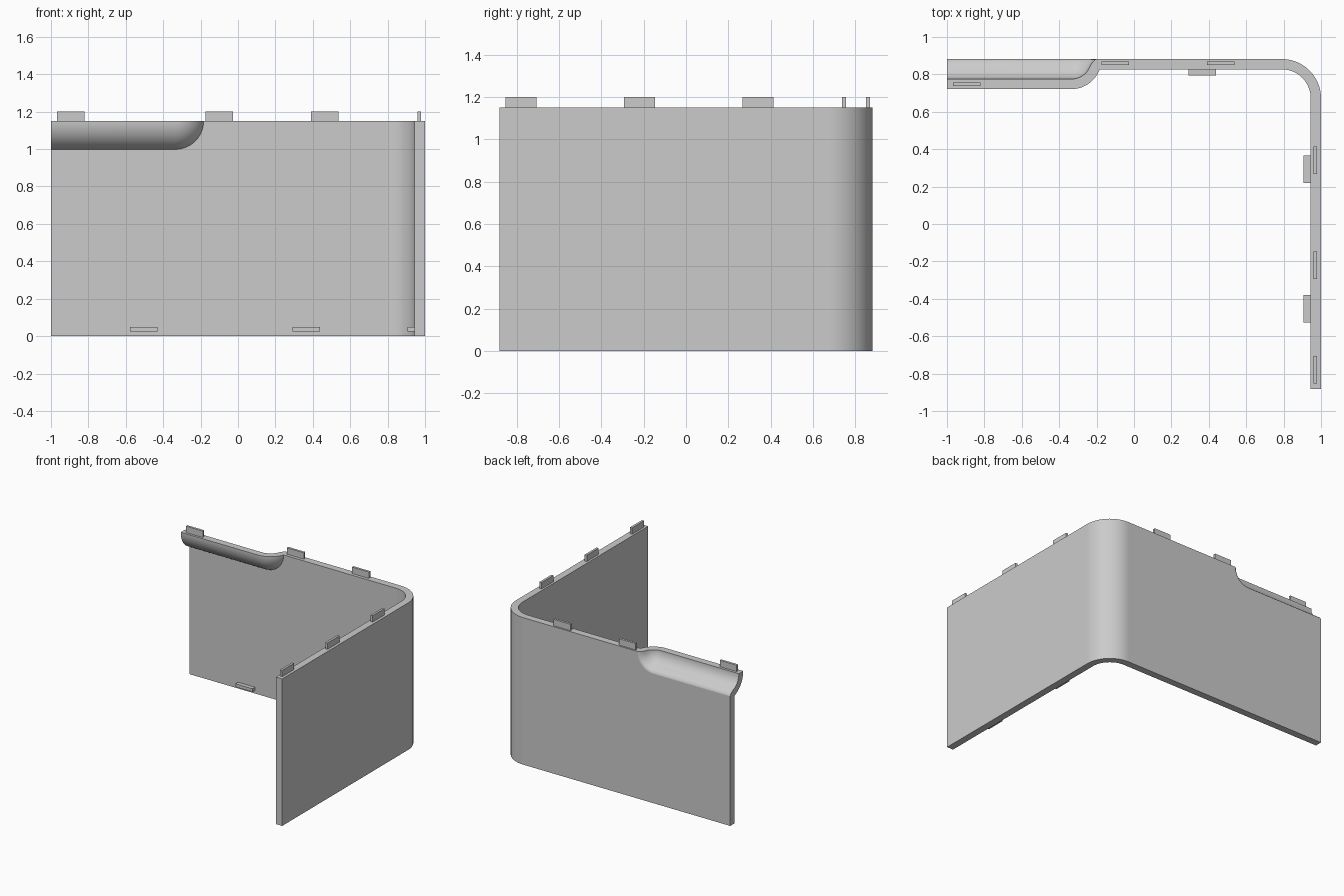
import bpy, bmesh, math

if "Cube" in bpy.data.objects:
    bpy.data.objects.remove(bpy.data.objects["Cube"], do_unlink=True)

grey = bpy.data.materials.new("plain_grey")
grey.use_nodes = True
colour = (0.6, 0.6, 0.6, 1)
grey.diffuse_color = colour
grey.node_tree.nodes["Principled BSDF"].inputs["Base Color"].default_value = colour

TOP, BACK, SIDE, THICK = 1.15, 0.882, 1.0, 0.055
BEND = 0.21          # outer corner radius
SCOOP_X = -0.335     # centre of the scoop's rounded end


def make_object(name, bm):
    bmesh.ops.remove_doubles(bm, verts=bm.verts, dist=0.0005)
    bmesh.ops.recalc_face_normals(bm, faces=bm.faces)
    mesh = bpy.data.meshes.new(name)
    bm.to_mesh(mesh)
    bm.free()
    mesh.materials.append(grey)
    obj = bpy.data.objects.new(name, mesh)
    bpy.context.collection.objects.link(obj)
    return obj


def arc(cx, cy, r, start, end, steps):
    angles = [math.radians(start + (end - start) * i / steps) for i in range(steps + 1)]
    return [(cx + r * math.cos(a), cy + r * math.sin(a)) for a in angles]


# Scoop profiles: (distance from scoop axis, y)
groove = [(r, BACK - d) for r, d in arc(0, 0, 0.107, 90, 32, 10)]
r0, y0 = groove[-1]
for t in (0.25, 0.5, 0.75, 1):     # rounded lip easing into the wall face
    groove.append(((1 - t) ** 2 * r0 + 2 * t * (1 - t) * 0.116 + t * t * 0.137,
                   (1 - t) ** 2 * y0 + 2 * t * (1 - t) * BACK + t * t * BACK))
reach = math.degrees(math.asin(THICK / 0.161))
bulge = [(r, BACK - d) for r, d in arc(0, 0, 0.161, 90, reach, 14)]


def ring(r, y):
    pts = [(-1, TOP - r)] + arc(SCOOP_X, TOP, r, -90, 0, 20)
    return [(x, y, z) for x, z in pts]


bm = bmesh.new()


def face(points):
    unique = [p for i, p in enumerate(points) if math.dist(p, points[i - 1]) > 0.0005]
    if len(unique) > 2:
        bm.faces.new([bm.verts.new(p) for p in unique])


def skin(profile, inset):
    """One side of the wall; returns its plan path from bend to free end."""
    rings = [ring(r, y) for r, y in profile]
    for a, b in zip(rings, rings[1:]):
        for i in range(len(a) - 1):
            face([a[i], a[i + 1], b[i + 1], b[i]])
    plan = arc(SIDE - BEND, BACK - BEND, BEND - inset, 90, 0, 24)
    plan.append((SIDE - inset, -BACK))
    x, y = plan[0]
    face(rings[-1] + [(x, y, TOP), (x, y, 0), (-1, y, 0)])
    for (x1, y1), (x2, y2) in zip(plan, plan[1:]):
        face([(x1, y1, 0), (x2, y2, 0), (x2, y2, TOP), (x1, y1, TOP)])
    return plan


# Curved wall with the scoop pressed into its top edge
outer = skin(groove, 0)
inner = skin(bulge, THICK)
scoop_out = [(SCOOP_X + r, y) for r, y in groove]
scoop_in = [(SCOOP_X + r, y) for r, y in bulge]
top_out = [(-1, groove[0][1])] + scoop_out + outer
top_in = [(-1, bulge[0][1])] + scoop_in + inner
face([(x, y, TOP) for x, y in top_out + top_in[::-1]])
bottom = [(-1, BACK)] + outer + inner[::-1] + [(-1, BACK - THICK)]
face([(x, y, 0) for x, y in bottom])
face([(-1, y, TOP - r) for r, y in groove] + [(-1, BACK, 0), (-1, BACK - THICK, 0)]
     + [(-1, y, TOP - r) for r, y in bulge[::-1]])
face([(SIDE, -BACK, 0), (SIDE, -BACK, TOP), (SIDE - THICK, -BACK, TOP), (SIDE - THICK, -BACK, 0)])
wall = make_object("corner_wall", bm)
bpy.context.view_layer.objects.active = wall
wall.select_set(True)
bpy.ops.object.shade_smooth_by_angle(angle=math.radians(30))
for poly in wall.data.polygons:
    if len(poly.vertices) > 4 or poly.area > 0.3:
        poly.use_smooth = False


def plate(name, centre, size):
    b = bmesh.new()
    bmesh.ops.create_cube(b, size=1)
    for v in b.verts:
        v.co = [c + p * s for c, p, s in zip(centre, v.co, size)]
    make_object(name, b)


# Thin upright tabs along the top edge
for x, y in ((-0.895, 0.747), (-0.1, 0.86), (0.463, 0.86)):
    plate("top_tab_back", (x, y, 1.172), (0.147, 0.018, 0.056))
for y in (-0.78, -0.22, 0.34):
    plate("top_tab_side", (0.97, y, 1.172), (0.018, 0.147, 0.056))

# Flat locating tabs inside the bottom edge
for x in (-0.505, 0.366):
    plate("bottom_tab_back", (x, 0.815, 0.037), (0.147, 0.04, 0.024))
for y in (-0.453, 0.293):
    plate("bottom_tab_side", (0.927, y, 0.037), (0.04, 0.147, 0.024))
